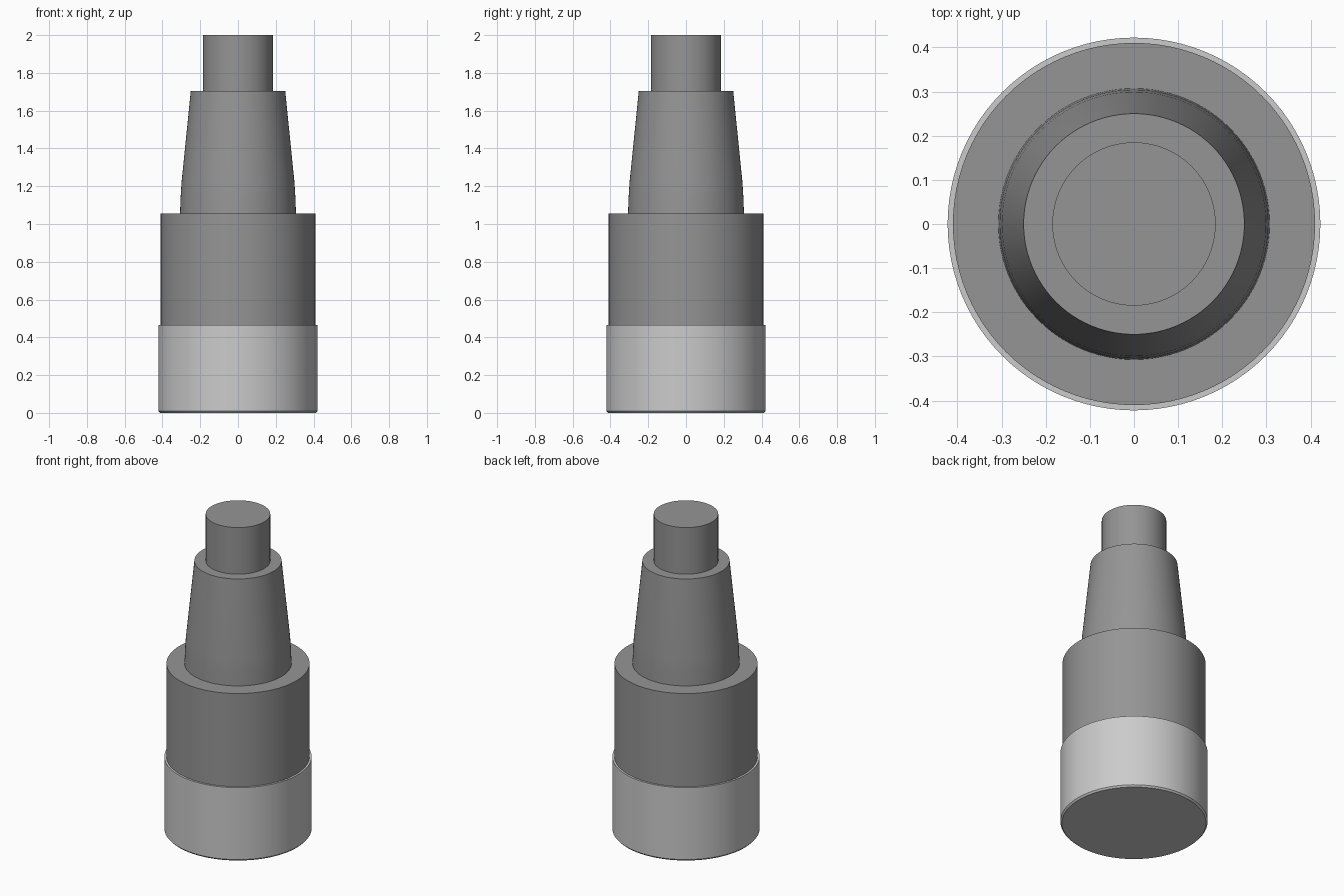
import bpy, bmesh, math

if "Cube" in bpy.data.objects:
    bpy.data.objects.remove(bpy.data.objects["Cube"])

SEGMENTS = 96


def material(name, value):
    mat = bpy.data.materials.new(name)
    mat.diffuse_color = (value, value, value, 1)
    mat.use_nodes = True
    mat.node_tree.nodes["Principled BSDF"].inputs["Base Color"].default_value = mat.diffuse_color
    return mat


def lathe(name, profile, mat):
    """Revolve (radius, z) points, bottom to top, into a capped solid."""
    bm = bmesh.new()
    rings = []
    for r, z in profile:
        rings.append([bm.verts.new((r * math.cos(a), r * math.sin(a), z))
                      for a in (2 * math.pi * i / SEGMENTS for i in range(SEGMENTS))])
    for low, high in zip(rings, rings[1:]):
        for i in range(SEGMENTS):
            j = (i + 1) % SEGMENTS
            bm.faces.new((low[i], low[j], high[j], high[i]))
    bm.faces.new(rings[0][::-1])
    bm.faces.new(rings[-1])
    mesh = bpy.data.meshes.new(name)
    bm.to_mesh(mesh)
    bm.free()
    obj = bpy.data.objects.new(name, mesh)
    bpy.context.collection.objects.link(obj)
    mesh.materials.append(mat)
    bpy.ops.object.select_all(action='DESELECT')
    obj.select_set(True)
    bpy.context.view_layer.objects.active = obj
    bpy.ops.object.shade_smooth_by_angle(angle=math.radians(30))
    return obj


dark = material("dark_grey", 0.3)
light = material("light_grey", 0.8)

# Pale base collar with a small bottom chamfer
lathe("base_collar", [(0.413, 0), (0.422, 0.01), (0.422, 0.465)], light)

# Stepped dark body: wide barrel, curved taper and narrow tip
lathe("stepped_body", [
    (0.41, 0.465), (0.41, 1.055),
    (0.307, 1.055), (0.304, 1.14), (0.299, 1.22), (0.25, 1.705),
    (0.185, 1.705), (0.185, 2.0)], dark)
